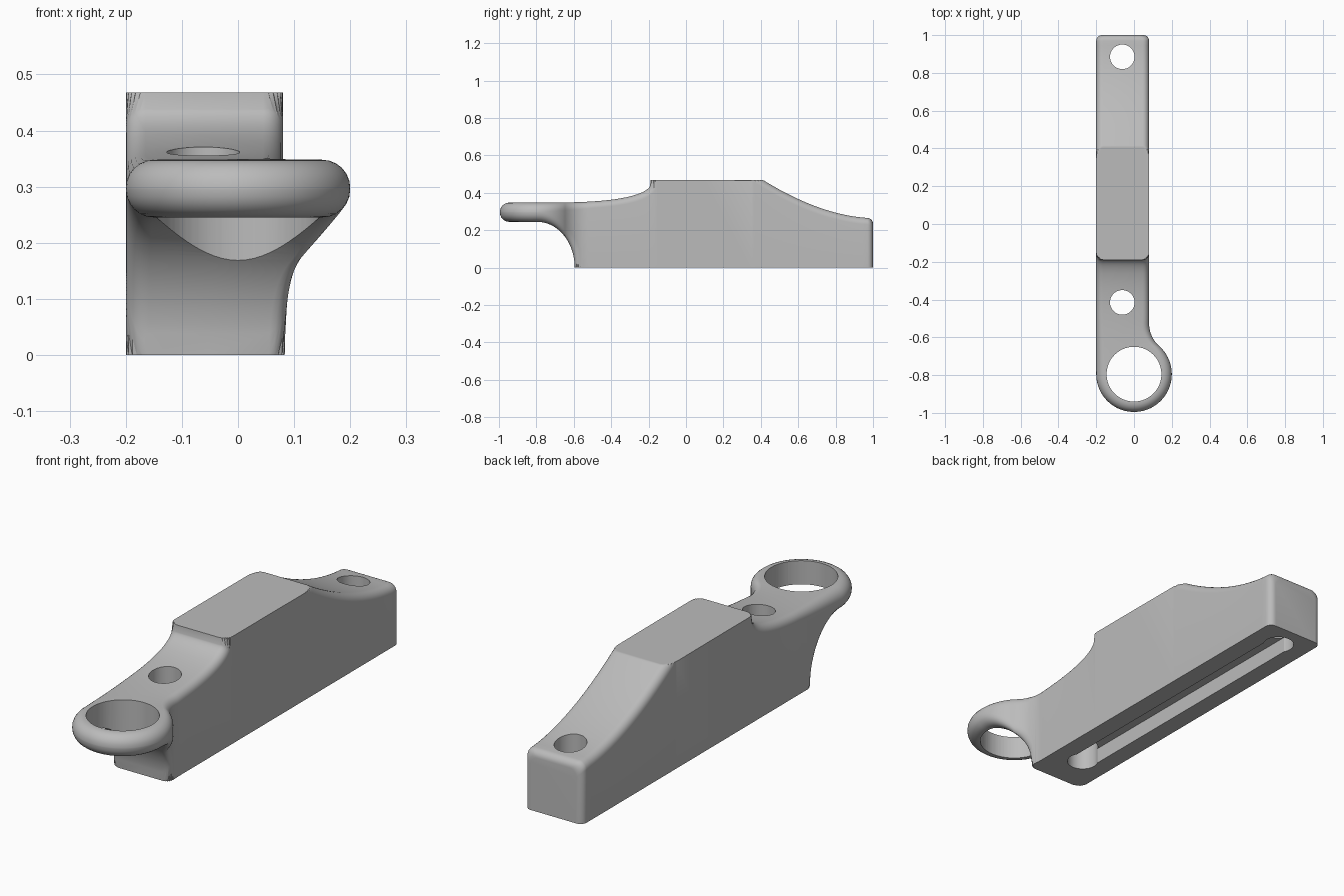
import bpy, bmesh, math
from mathutils import Matrix, Vector

if "Cube" in bpy.data.objects:
    bpy.data.objects.remove(bpy.data.objects["Cube"])

RING_Y, RING_R = -0.795, 0.2        # ring centre and outer radius
RING_TOP, RING_BOTTOM = 0.348, 0.245
LEFT, RIGHT, TOP = -0.2, 0.08, 0.468
END_R = 0.03                        # rounding of the back end
NECK_R, NECK_X, NECK_Y = 0.16, 0.24, -0.527   # concave neck fillet
ARC = 7                             # points per rounded edge


def slope(y):
    """Upper side profile without the flat top."""
    front = 10.0
    if y < -0.19:
        s = max(0.0, (y + 0.8) / 0.61)
        front = RING_TOP + 0.1 * (1 - math.sqrt(max(0, 1 - s ** 3)))
    back = 0.265 + 0.53 * max(0.0, 1 - y) ** 1.8
    return min(front, back) if y > -0.19 else front


def top(y, h):
    """Upper profile moved inward by h, clipped by the flat top."""
    if h < 1e-5:
        return min(TOP, slope(y))
    z = TOP
    for k in range(-12, 13):
        d = h * math.sin(math.pi / 2 * k / 12)
        z = min(z, slope(y + d) - math.sqrt(max(0, h * h - d * d)))
    return z


def bottom(y, h):
    """Underside: elliptical cove below the ring, then flat on the ground."""
    s = (y - RING_Y) / (0.2 + h)
    return (RING_BOTTOM + h) * math.sqrt(max(0.0, 1 - s * s)) if s < 1 else 0.0


def right_side(y):
    if y < -0.646:
        return math.sqrt(RING_R ** 2 - (y - RING_Y) ** 2)
    if y < NECK_Y:
        return NECK_X - math.sqrt(NECK_R ** 2 - (y - NECK_Y) ** 2)
    return RIGHT


def section(y):
    """Closed rounded cross-section, starting at the top centre, clockwise."""
    e = 0.0
    if y > 1 - END_R:
        e = END_R - math.sqrt(max(0, END_R ** 2 - (y - 1 + END_R) ** 2))
    l, r = LEFT + e, right_side(y) - e
    f = min(1, max(0, (y - RING_Y) / 0.3))
    rad = 0.05 - 0.015 * f
    arc = [(rad * (1 - math.cos(a)), rad * (1 - math.sin(a)))
           for a in (math.pi / 2 * i / (ARC - 1) for i in range(ARC))]
    mid = (l + r) / 2
    up = [(u, top(y, h) - e) for u, h in arc]
    low = [(u, bottom(y, h)) for u, h in arc]
    pts = [(mid, up[-1][1])]
    pts += [(r - u, z) for u, z in reversed(up)] + [(r - u, z) for u, z in low]
    pts += [(mid, low[-1][1])]
    pts += [(l + u, z) for u, z in reversed(low)] + [(l + u, z) for u, z in up]
    return [Vector((x, y, z)) for x, z in pts]


def spread(a, b, step):
    n = max(1, round((b - a) / step))
    return [a + (b - a) * i / n for i in range(n)]


def bridge(bm, rows, closed):
    rows = [[bm.verts.new(p) for p in row] for row in rows]
    n = len(rows[0])
    for a, b in zip(rows, rows[1:]):
        for i in range(n if closed else n - 1):
            j = (i + 1) % n
            bm.faces.new((a[i], a[j], b[j], b[i]))
    return rows


# Main body: sections lofted from the ring centre to the back end
stations = (spread(RING_Y, -0.66, 0.009) + spread(-0.66, -0.61, 0.005)
            + spread(-0.61, -0.595, 0.0025) + spread(-0.595, -0.55, 0.0025)
            + spread(-0.55, -0.5, 0.008) + spread(-0.5, -0.26, 0.02)
            + spread(-0.26, -0.2, 0.006) + spread(-0.2, -0.192, 0.002)
            + spread(-0.192, -0.14, 0.002) + spread(-0.14, 0.35, 0.245)
            + spread(0.35, 0.42, 0.005) + spread(0.42, 1 - END_R, 0.025)
            + [1 - END_R + END_R * math.sin(math.pi / 2 * i / 6) for i in range(7)])
bm = bmesh.new()
rows = bridge(bm, [section(y) for y in stations], True)
bm.faces.new(rows[-1])

# Nose: right half of the first section spun round the ring centre
half = section(RING_Y)[:2 * ARC + 2]
pivot = Vector((0, RING_Y, 0))
nose = []
for i in range(49):
    turn = Matrix.Rotation(-math.pi * i / 48, 3, 'Z')
    nose.append([turn @ (p - pivot) + pivot for p in half])
bridge(bm, nose, False)
bmesh.ops.remove_doubles(bm, verts=bm.verts, dist=1e-5)
bmesh.ops.dissolve_degenerate(bm, dist=1e-6, edges=bm.edges)
bmesh.ops.recalc_face_normals(bm, faces=bm.faces)
mesh = bpy.data.meshes.new("bracket_body")
bm.to_mesh(mesh)
bm.free()
body = bpy.data.objects.new("bracket_body", mesh)
bpy.context.collection.objects.link(body)

grey = bpy.data.materials.new("light_grey")
grey.diffuse_color = (0.5, 0.5, 0.5, 1)
grey.use_nodes = True
grey.node_tree.nodes["Principled BSDF"].inputs["Base Color"].default_value = grey.diffuse_color
mesh.materials.append(grey)


def cut(cutter, name):
    cutter.name = name
    cutter.hide_render = True
    cutter.data.materials.append(grey)
    bpy.context.view_layer.objects.active = body
    mod = body.modifiers.new(name, 'BOOLEAN')
    mod.operation = 'DIFFERENCE'
    mod.solver = 'EXACT'
    mod.object = cutter
    bpy.ops.object.modifier_apply(modifier=name)
    bpy.data.objects.remove(cutter)


# Ring opening and the two screw holes
for name, x, y, r in (("ring_opening", 0, RING_Y, 0.145),
                      ("front_hole", -0.062, -0.415, 0.065),
                      ("back_hole", -0.062, 0.885, 0.065)):
    bpy.ops.mesh.primitive_cylinder_add(vertices=64, radius=r, depth=1.2,
                                        location=(x, y, 0.25))
    cut(bpy.context.object, name)

# Shallow slot under the body joining the screw holes
bpy.ops.mesh.primitive_cube_add(size=1, location=(-0.062, 0.235, 0))
slot = bpy.context.object
slot.scale = (0.114, 1.3, 0.14)
cut(slot, "underside_slot")

# Smooth shading with crisp edges
bpy.ops.object.select_all(action='DESELECT')
body.select_set(True)
bpy.context.view_layer.objects.active = body
bpy.ops.object.shade_smooth_by_angle(angle=math.radians(30))
